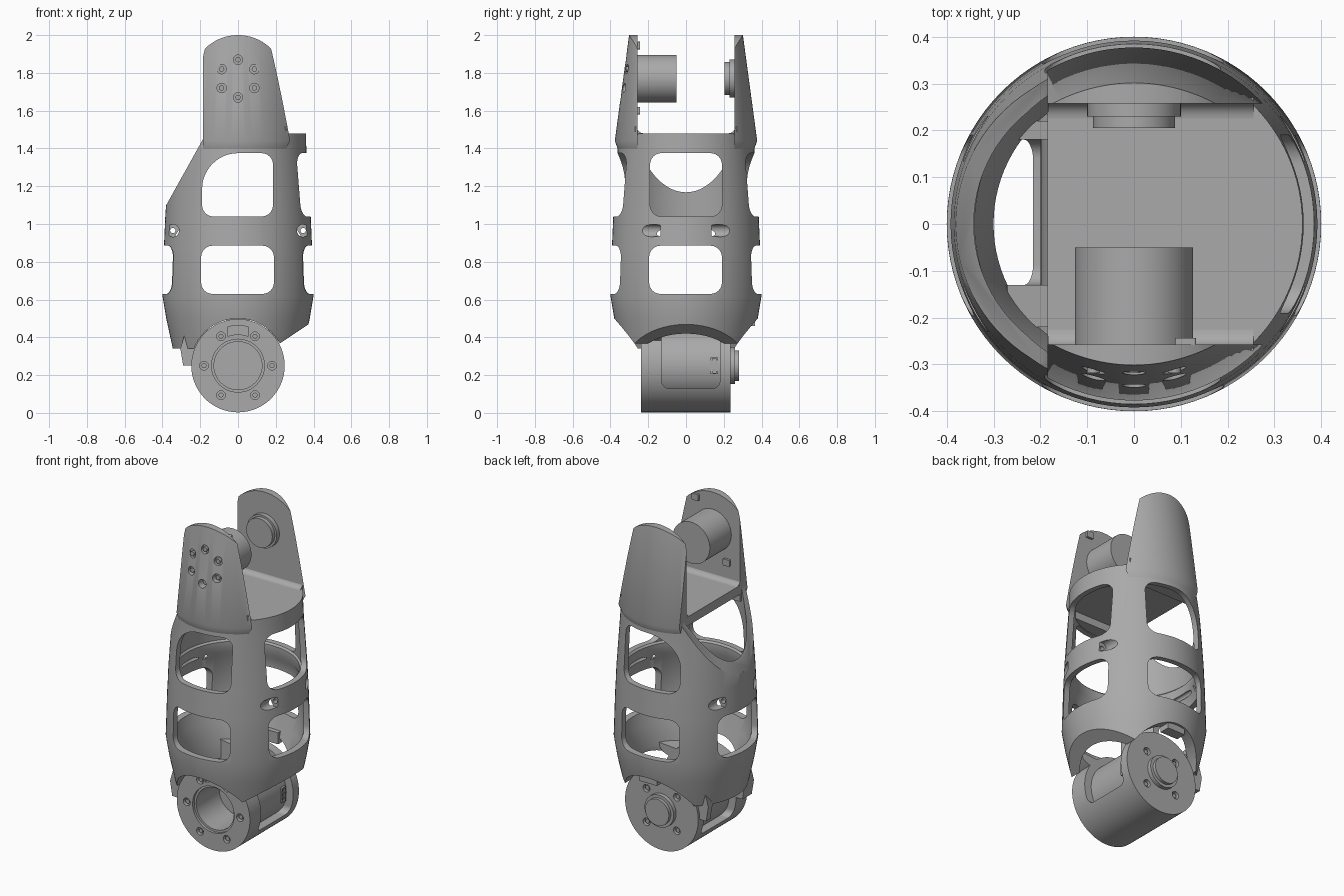
import bpy, bmesh, math
from mathutils import Vector

if "Cube" in bpy.data.objects:
    bpy.data.objects.remove(bpy.data.objects["Cube"])

grey = bpy.data.materials.new("machined grey")
grey.use_nodes = True
grey.diffuse_color = (0.4, 0.4, 0.4, 1)
grey.node_tree.nodes["Principled BSDF"].inputs["Base Color"].default_value = (0.4, 0.4, 0.4, 1)


def finish(name, bm):
    bmesh.ops.recalc_face_normals(bm, faces=bm.faces[:])
    mesh = bpy.data.meshes.new(name)
    bm.to_mesh(mesh)
    bm.free()
    mesh.materials.append(grey)
    ob = bpy.data.objects.new(name, mesh)
    bpy.context.collection.objects.link(ob)
    return ob


def lathe(name, profile, steps=96):
    """Closed (radius, height) loop turned around z."""
    bm = bmesh.new()
    rings = []
    for i in range(steps):
        a = math.tau * i / steps
        rings.append([bm.verts.new((r * math.cos(a), r * math.sin(a), z)) for r, z in profile])
    n = len(profile)
    for i in range(steps):
        p, q = rings[i], rings[(i + 1) % steps]
        for j in range(n):
            k = (j + 1) % n
            bm.faces.new((p[j], q[j], q[k], p[k]))
    return finish(name, bm)


def prism(name, pts, axis, a, b):
    """Outline in the plane across the axis, extruded from a to b."""
    place = (lambda u, v, d: (d, u, v)) if axis == "x" else (lambda u, v, d: (u, d, v))
    if axis == "z":
        place = lambda u, v, d: (u, v, d)
    bm = bmesh.new()
    lo = [bm.verts.new(place(u, v, a)) for u, v in pts]
    hi = [bm.verts.new(place(u, v, b)) for u, v in pts]
    bm.faces.new(lo)
    bm.faces.new(hi[::-1])
    for i in range(len(pts)):
        j = (i + 1) % len(pts)
        bm.faces.new((lo[i], lo[j], hi[j], hi[i]))
    return finish(name, bm)


def arc(cx, cz, r, a0, a1, steps):
    return [(cx + r * math.cos(math.radians(a0 + (a1 - a0) * i / steps)),
             cz + r * math.sin(math.radians(a0 + (a1 - a0) * i / steps))) for i in range(steps + 1)]


def disc(name, x, z, r, a, b, steps=64):
    return prism(name, arc(x, z, r, 0, 360, steps)[:-1], "y", a, b)


def rounded(u0, u1, v0, v1, r, top_left=None):
    tl = top_left or r
    return (arc(u0 + r, v0 + r, r, 180, 270, 8) + arc(u1 - r, v0 + r, r, 270, 360, 8)
            + arc(u1 - r, v1 - r, r, 0, 90, 8) + arc(u0 + tl, v1 - tl, tl, 90, 180, 12))


def boolean(ob, cutters, op="DIFFERENCE"):
    for c in cutters:
        m = ob.modifiers.new("cut", "BOOLEAN")
        m.operation, m.solver, m.object = op, "EXACT", c
        bpy.context.view_layer.objects.active = ob
        bpy.ops.object.modifier_apply(modifier=m.name)
        bpy.data.objects.remove(c)
    return ob


def ring_points(cx, cz, r, count, start=0):
    return arc(cx, cz, r, start, start + 360, count)[:-1]


HUB_Z, TOP_Z = 0.25, 1.77

# Tubular shell with windows, a slanted opening and clearance around the lower joint
shell = lathe("shell", [(.345, .34), (.38, .5), (.4, .62), (.392, .88), (.385, 1.04), (.362, 1.38),
                        (.36, 1.48), (.33, 1.48), (.33, 1.37), (.35, 1.04), (.34, 1.03), (.34, .97),
                        (.357, .94), (.365, .65), (.34, .56), (.30, .44), (.30, .34)])
low = rounded(-.195, .19, .63, .885, .06)
cutters = [
    prism("cut", low, "y", -1, 1),
    prism("cut", low, "x", -1, 1),
    prism("cut", rounded(-.19, .185, 1.04, 1.375, .06, .19), "y", -1, 1),
    prism("cut", rounded(-.19, .19, 1.04, 1.375, .06), "x", 0, 1),
    prism("cut", [(-.185, 1.6), (-.185, 1.45), (-.38, 1.1), (-.6, 1.1), (-.6, 1.6)], "y", -1, 1),
    prism("cut", [(.2, .353), (.6, .62), (.6, .1), (.2, .1)], "y", -1, 1),
    disc("cut", 0, HUB_Z, .25, -1, -.2),
    disc("cut", 0, HUB_Z, .25, .2, 1),
]
for x in (-.345, .345):
    cutters.append(disc("cut", x, .965, .014, -1, 1, 20))
    for s in (-1, 1):
        cutters.append(disc("cut", x, .965, .033, *sorted((s * .135, s * .6)), 32))
boolean(shell, cutters)

# Deck closing the top of the shell
edge = math.degrees(math.acos(-.185 / .345))
deck = prism("deck", arc(0, 0, .345, -edge, edge, 64), "z", 1.425, 1.48)

# Two upright fork arms with a conical outside and a flat inside
side = math.degrees(math.acos(.185 / .25))
arm_outline = [(-.185, 1.38), (.285, 1.38), (.283, 1.44)] + arc(0, 1.75, .25, side, 180 - side, 24)
for name, s in (("front_arm", -1), ("back_arm", 1)):
    arm = lathe(name, [(.1, 1.36), (.35, 1.36), (.362, 1.4), (.377, 1.44), (.30, 2.01), (.1, 2.01)], 128)
    boolean(arm, [prism("cut", arm_outline, "y", *sorted((s * .257, s * .6)))], "INTERSECT")
    if s < 0:
        boolean(arm, [disc("cut", x, z, .025, -.6, -.3, 24) for x, z in ring_points(0, TOP_Z, .1, 6, 30)])
    # Fillet between arm and deck
    fillet = [(s * .27, 1.47), (s * .27, 1.515)] + [
        (s * (.225 + .035 * math.cos(t * math.pi / 12)), 1.515 - .035 * math.sin(t * math.pi / 12))
        for t in range(7)] + [(s * .225, 1.47)]
    prism(name + "_fillet", fillet, "x", -.184, .255)

for i, (x, z) in enumerate(ring_points(0, TOP_Z, .1, 6, 30)):
    disc(f"arm_screw_{i}", x, z, .014, -.318, -.29, 16)

# Upper joint: motor on the front arm, bearing on the back arm
disc("upper_motor", 0, TOP_Z, .126, -.26, -.05)
disc("bearing_flange", 0, TOP_Z, .1, .23, .26)
disc("bearing_cap", 0, TOP_Z, .088, .205, .24)
for i, (x, z) in enumerate(((.11, 1.945), (-.1, 1.6))):
    prism(f"arm_clip_{i}", rounded(x - .022, x + .022, z - .02, z + .02, .004), "y", -.26, -.243)

# Lower joint drum, open over the motor between its two flanges
drum = disc("joint_drum", 0, HUB_Z, .247, -.238, .235, 96)
front_bolts = ring_points(0, HUB_Z, .18, 6)
back_bolts = ring_points(0, HUB_Z, .145, 4, 45)
slot = arc(0, HUB_Z, .165, 70, 110, 10) + arc(0, HUB_Z, .212, 105, 75, 10)
boolean(drum, [
    prism("cut", rounded(-.13, .18, .13, .6, .04), "x", -1, 1),
    disc("cut", 0, HUB_Z, .127, -.5, .05),
    disc("cut", 0, HUB_Z, .14, -.5, -.222),
    prism("cut", slot, "y", -.5, -.225),
] + [disc("cut", x, z, .023, -.5, -.215, 24) for x, z in front_bolts]
  + [disc("cut", x, z, .023, .212, .5, 24) for x, z in back_bolts])
motor = disc("lower_motor", 0, HUB_Z, .2, -.15, .2, 96)
boolean(motor, [disc("cut", 0, HUB_Z, .127, -.5, -.0)])
for i, (x, z) in enumerate(front_bolts):
    disc(f"front_bolt_{i}", x, z, .013, -.23, -.2, 16)
for i, (x, z) in enumerate(back_bolts):
    disc(f"back_bolt_{i}", x, z, .013, .2, .226, 16)
disc("back_flange", 0, HUB_Z, .098, .22, .26)
disc("back_cap", 0, HUB_Z, .08, .25, .28)

# Connector on the motor side
plug = prism("connector", rounded(.13, .17, .205, .295, .004), "x", .18, .206)
boolean(plug, [prism("cut", rounded(.14, .16, z - .01, z + .01, .004), "x", .198, .3)
               for z in (.222, .25, .278)])

# Brackets tying the drum to the shell, and the stop tab at the back
for name, y0, y1 in (("front_bracket", -.22, -.13), ("back_bracket", .18, .22)):
    prism(name, [(-.2, .25), (-.29, .25), (-.305, .34), (-.27, .46), (-.15, .44)], "y", y0, y1)
    prism(name + "_rib", [(.15, .36), (.25, .4), (.29, .45), (.15, .44)], "y", y0, y1)
prism("stop_tab", [(-.06, .46), (.06, .46), (.06, .53), (-.06, .53)], "y", .30, .365)

# Shade curved surfaces smooth and keep the machined edges crisp
bpy.ops.object.select_all(action="DESELECT")
for ob in bpy.context.scene.objects:
    if ob.type == "MESH":
        ob.select_set(True)
        bpy.context.view_layer.objects.active = ob
bpy.ops.object.shade_smooth_by_angle(angle=math.radians(30))
